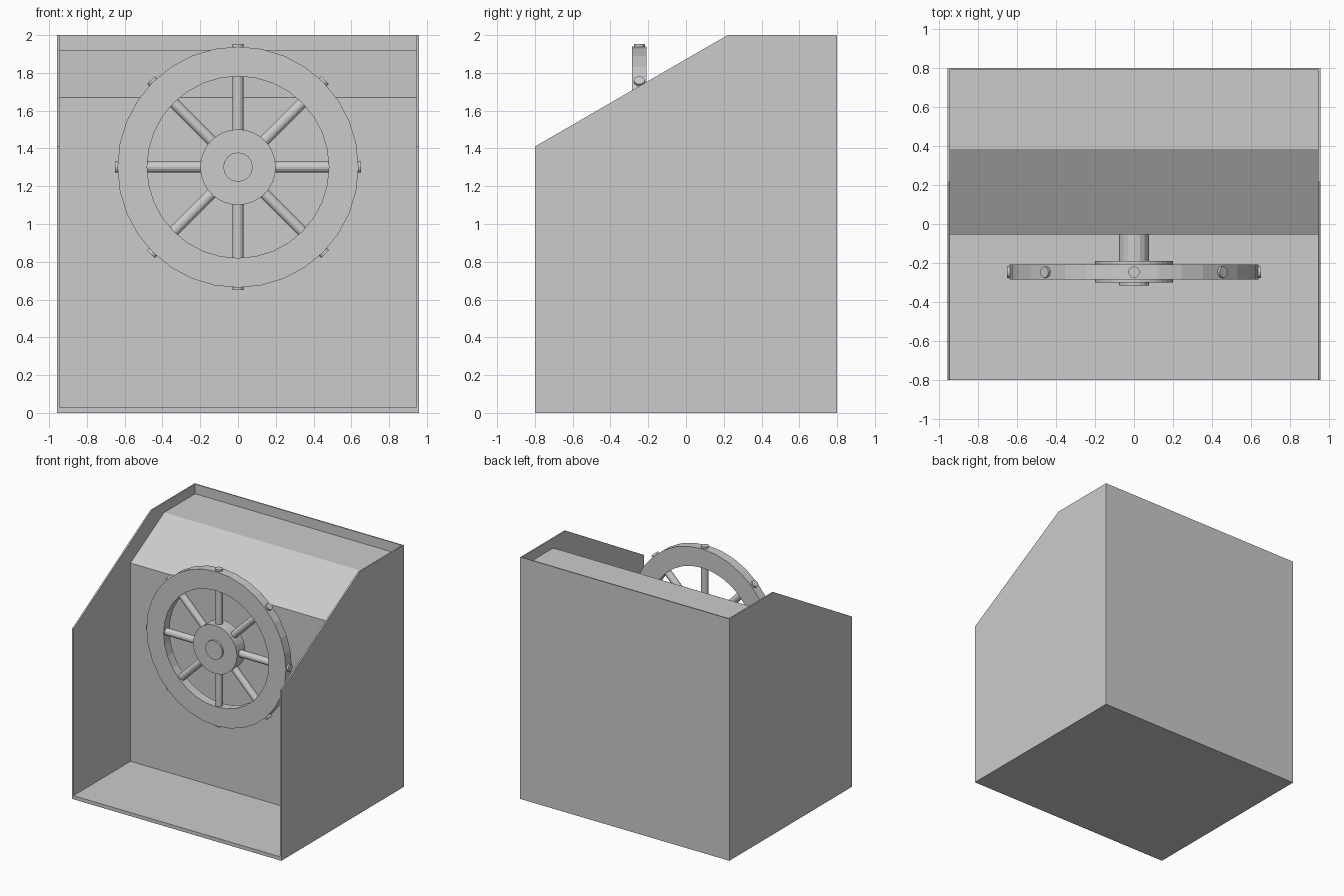
import bpy, math
from mathutils import Matrix, Vector

if "Cube" in bpy.data.objects:
    bpy.data.objects.remove(bpy.data.objects["Cube"])

WHEEL = Vector((0, -0.247, 1.301))


def make(name, verts, faces):
    me = bpy.data.meshes.new(name)
    me.from_pydata(verts, [], faces)
    me.update()
    ob = bpy.data.objects.new(name, me)
    bpy.context.collection.objects.link(ob)
    return ob


def prism(name, profile, x0, x1):
    """Extrude a counter-clockwise (y, z) profile along x."""
    n = len(profile)
    verts = [(x, y, z) for x in (x0, x1) for y, z in profile]
    faces = [tuple(reversed(range(n))), tuple(range(n, 2 * n))]
    faces += [(i, (i + 1) % n, n + (i + 1) % n, n + i) for i in range(n)]
    return make(name, verts, faces)


def rod(name, a, b, radius, sides):
    """Cylinder running from point a to point b."""
    a, b = Vector(a), Vector(b)
    bpy.ops.mesh.primitive_cylinder_add(vertices=sides, radius=radius, depth=(b - a).length,
                                        location=(a + b) / 2,
                                        rotation=(b - a).to_track_quat('Z', 'Y').to_euler())
    ob = bpy.context.object
    ob.name = name
    return ob


def ring(name, r_out, r_in, y0, y1, sides):
    """Flat-sided wheel rim around the y axis, centred on the wheel."""
    verts, faces = [], []
    section = [(r_out, y0), (r_out, y1), (r_in, y1), (r_in, y0)]
    for i in range(sides):
        t = math.tau * i / sides
        verts += [(r * math.sin(t), y, WHEEL.z + r * math.cos(t)) for r, y in section]
    for i in range(sides):
        j = (i + 1) % sides
        for k in range(4):
            m = (k + 1) % 4
            faces.append((4 * i + k, 4 * i + m, 4 * j + m, 4 * j + k))
    return make(name, verts, faces)


# Cabinet: sloped side panels, floor and back
side = [(-0.8, 0), (0.8, 0), (0.8, 2), (0.22, 2), (-0.8, 1.41)]
prism("side_panel_left", side, -0.957, -0.945)
prism("side_panel_right", side, 0.945, 0.957)
prism("floor", [(-0.8, 0), (0.79, 0), (0.79, 0.03), (-0.8, 0.03)], -0.945, 0.945)
prism("back_panel", [(0.79, 0), (0.8, 0), (0.8, 2), (0.79, 2)], -0.945, 0.945)

# Inner housing behind the wheel
prism("inner_housing", [(-0.055, 0.03), (0.79, 0.03), (0.79, 1.92), (0.385, 1.92), (-0.055, 1.67)],
      -0.945, 0.945)

# Wheel: rim, hub, axle and spokes that poke through the rim
ring("wheel_rim", 0.638, 0.481, -0.285, -0.209, 32)
rod("wheel_hub", (0, -0.30, WHEEL.z), (0, -0.19, WHEEL.z), 0.2, 32)
rod("axle", (0, -0.316, WHEEL.z), (0, -0.05, WHEEL.z), 0.078, 16)
for i in range(8):
    d = Matrix.Rotation(i * math.tau / 8, 3, 'Y') @ Vector((0, 0, 1))
    rod(f"spoke_{i + 1}", WHEEL + d * 0.15, WHEEL + d * 0.651, 0.029, 16)
